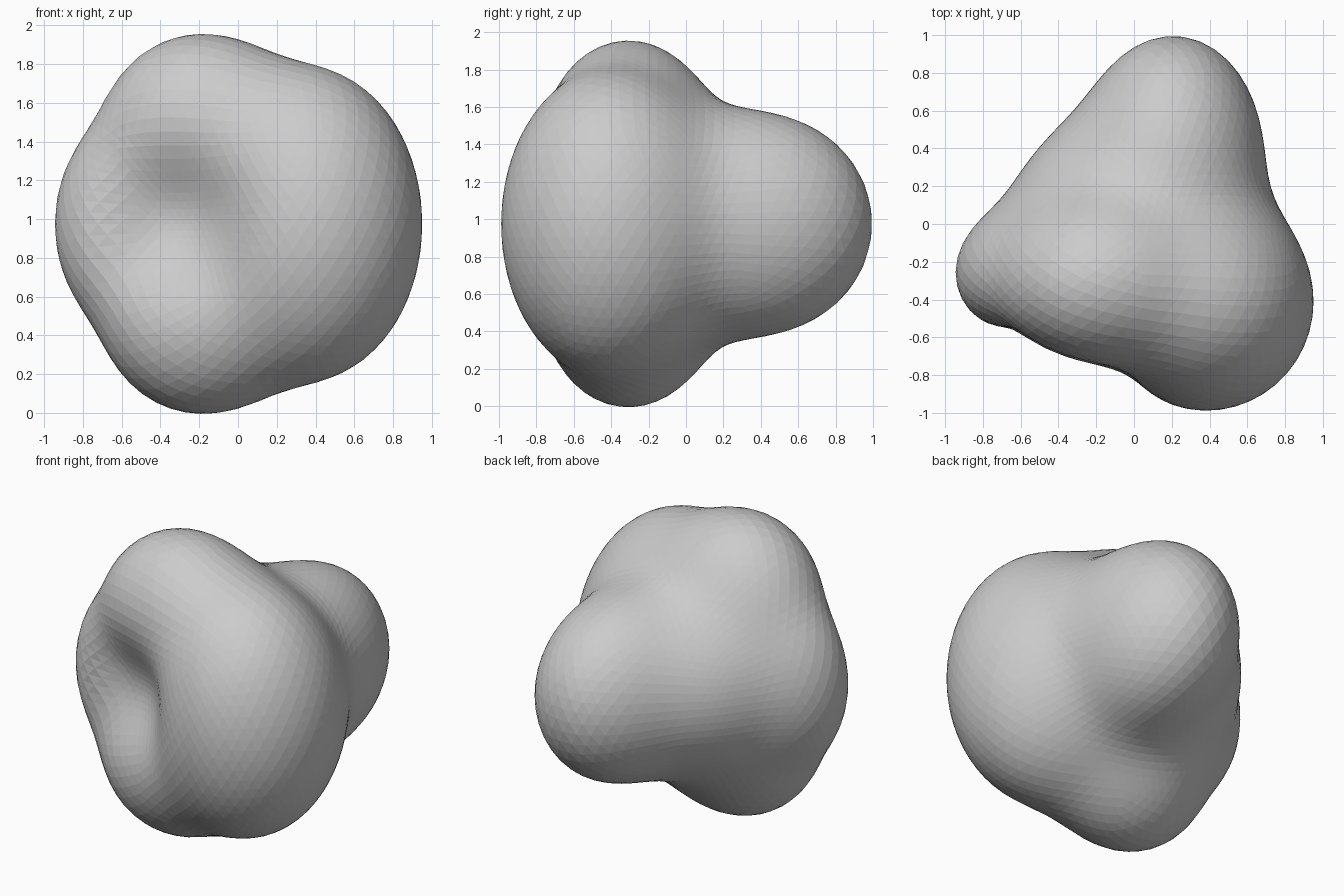
import bpy
import bmesh
from math import exp
from mathutils import Vector

cube = bpy.data.objects.get("Cube")
if cube:
    bpy.data.objects.remove(cube, do_unlink=True)

MID_HEIGHT = 0.975
SOFTNESS = 0.15    # how widely the lobes melt together

# Lobes about mid height: centre, radii, sign (a negative lobe hollows out)
LOBES = [
    ((-0.65, -0.27, 0), (0.27, 0.27, 0.40), 1),       # right tip
    ((-0.20, -0.31, 0.5), (0.465, 0.40, 0.465), 1),   # crown
    ((-0.20, -0.31, -0.5), (0.465, 0.40, 0.465), 1),  # foot
    ((0.38, -0.42, 0), (0.565, 0.565, 0.775), 1),     # front left bulge
    ((0.21, 0.42, 0), (0.45, 0.57, 0.56), 1),         # back bulge
    ((-0.13, 0.06, 0), (0.45, 0.45, 0.45), 1),        # core
    ((-0.37, -0.80, 0.03), (0.26, 0.26, 0.26), -1),   # front dent
]


def ellipsoid(p, centre, radii):
    """Approximate signed distance to an ellipsoid."""
    q = Vector([(a - c) / r for a, c, r in zip(p, centre, radii)])
    slope = Vector([a / r for a, r in zip(q, radii)]).length
    return q.length * (q.length - 1) / max(slope, 1e-6)


def inside(p):
    total = sum(sign * exp(-ellipsoid(p, centre, radii) / SOFTNESS)
                for centre, radii, sign in LOBES)
    return total > 1


def surface_point(origin, direction):
    """Bisect along a ray to the melted surface."""
    near, far = 0.0, 1.8
    for _ in range(20):
        mid = (near + far) / 2
        if inside(origin + direction * mid):
            near = mid
        else:
            far = mid
    return origin + direction * near


# Push a faceted ball out to the melted lobes
bm = bmesh.new()
bmesh.ops.create_icosphere(bm, subdivisions=5, radius=1)
origin = Vector((0, -0.1, 0))
for v in bm.verts:
    v.co = surface_point(origin, v.co.normalized())

# Stand it on the ground
bmesh.ops.translate(bm, verts=bm.verts, vec=(0, 0, MID_HEIGHT))

mesh = bpy.data.meshes.new("boulder")
bm.to_mesh(mesh)
bm.free()
boulder = bpy.data.objects.new("boulder", mesh)
bpy.context.collection.objects.link(boulder)

# Plain grey stone
stone = bpy.data.materials.new("grey stone")
stone.use_nodes = True
colour = (0.6, 0.6, 0.6, 1)
stone.diffuse_color = colour
for node in stone.node_tree.nodes:
    if node.type == "BSDF_PRINCIPLED":
        node.inputs["Base Color"].default_value = colour
        node.inputs["Roughness"].default_value = 0.8
mesh.materials.append(stone)
